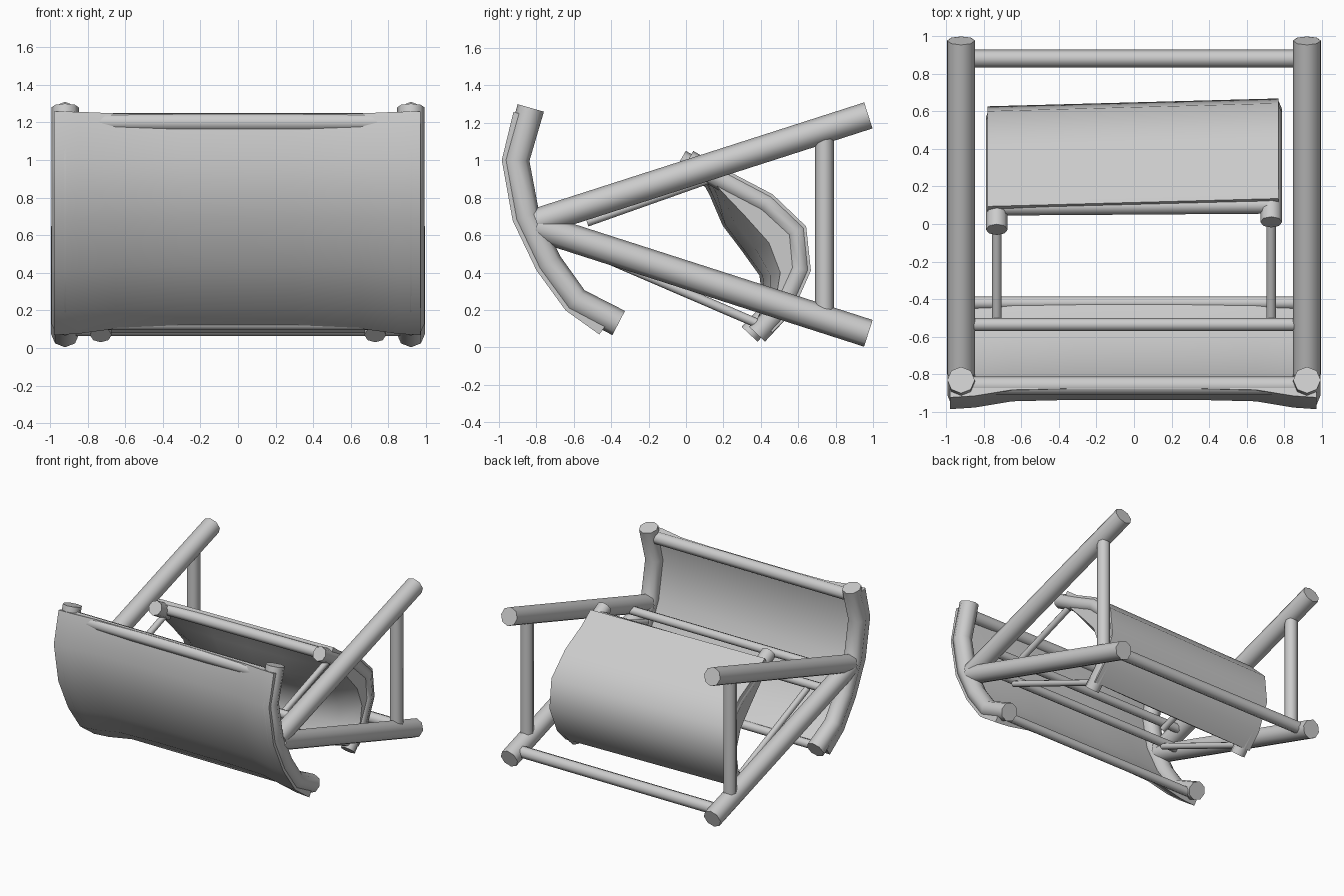
import bpy, bmesh
from mathutils import Vector

if "Cube" in bpy.data.objects:
    bpy.data.objects.remove(bpy.data.objects["Cube"])


def finish(ob, angle=0.7):
    bpy.ops.object.select_all(action='DESELECT')
    ob.select_set(True)
    bpy.context.view_layer.objects.active = ob
    if ob.type == 'CURVE':
        bpy.ops.object.convert(target='MESH')
    bpy.ops.object.shade_smooth_by_angle(angle=angle)


def tube(name, pts, r):
    """Capped eight-sided tube along a path."""
    cu = bpy.data.curves.new(name, 'CURVE')
    cu.dimensions = '3D'
    cu.bevel_depth = r
    cu.bevel_resolution = 2
    cu.use_fill_caps = True
    sp = cu.splines.new('POLY')
    sp.points.add(len(pts) - 1)
    for p, co in zip(sp.points, pts):
        p.co = (*co, 1)
    ob = bpy.data.objects.new(name, cu)
    bpy.context.collection.objects.link(ob)
    finish(ob, 0.9)


def shift(path, d):
    """Offset a downward y/z path; positive d moves to -y."""
    out = []
    for i, p in enumerate(path):
        a, b = path[max(i - 1, 0)], path[min(i + 1, len(path) - 1)]
        t = (Vector(b) - Vector(a)).normalized()
        out.append((p[0] + t.y * d, p[1] - t.x * d))
    return out


def panel(name, xs, section):
    """Closed padded panel lofted along x; section(x) gives a y/z ring."""
    bm = bmesh.new()
    rings = [[bm.verts.new((x, y, z)) for y, z in section(x)] for x in xs]
    n = len(rings[0])
    for a, b in zip(rings, rings[1:]):
        for i in range(n):
            j = (i + 1) % n
            bm.faces.new((a[i], a[j], b[j], b[i]))
    # end caps as strips between the two sides of the ring
    for r in (rings[0], rings[-1]):
        for i in range(n // 2 - 1):
            bm.faces.new((r[i], r[i + 1], r[n - 2 - i], r[n - 1 - i]))
    bmesh.ops.recalc_face_normals(bm, faces=bm.faces)
    me = bpy.data.meshes.new(name)
    bm.to_mesh(me)
    bm.free()
    ob = bpy.data.objects.new(name, me)
    bpy.context.collection.objects.link(ob)
    finish(ob)


# side profiles (y, z), top to bottom
back = [(-0.83, 1.28), (-0.91, 1.0), (-0.855, 0.70), (-0.735, 0.45),
        (-0.59, 0.25), (-0.36, 0.13)]
seat = [(0.01, 1.00), (0.22, 0.88), (0.43, 0.77), (0.59, 0.62),
        (0.61, 0.42), (0.52, 0.22), (0.38, 0.07)]
seat_inner = [(0.09, 0.93), (0.15, 0.80), (0.20, 0.64), (0.30, 0.50),
              (0.40, 0.38), (0.43, 0.23), (0.40, 0.12)]

for s, side in ((-1, "left"), (1, "right")):
    X, R = 0.92 * s, 0.73 * s
    # side frame
    tube("upper_rail_" + side, [(X, -0.80, 0.67), (X, 0.975, 1.24)], 0.073)
    tube("lower_rail_" + side, [(X, -0.80, 0.645), (X, 0.975, 0.075)], 0.075)
    tube("rear_post_" + side, [(X, 0.74, 0.16), (X, 0.74, 1.16)], 0.05)
    # curved panel end tubes
    tube("front_panel_tube_" + side, [(X, y, z) for y, z in back], 0.073)
    dy = 0.0 if s > 0 else -0.04
    tube("rear_panel_tube_" + side, [(R, y + dy, z) for y, z in seat], 0.058)
    # thin struts to the rear panel
    tube("upper_strut_" + side, [(R, -0.53, 0.67), (R, 0.12, 0.90)], 0.025)
    tube("lower_strut_" + side, [(R, -0.53, 0.52), (R, 0.40, 0.12)], 0.025)

# cross bars
tube("rear_cross_bar", [(-0.92, 0.88, 0.11), (0.92, 0.88, 0.11)], 0.047)
tube("upper_cross_bar", [(-0.9, -0.535, 0.73), (0.9, -0.535, 0.73)], 0.035)
tube("lower_cross_bar", [(-0.9, -0.535, 0.555), (0.9, -0.535, 0.555)], 0.035)
tube("front_panel_top_hem", [(-0.92, -0.86, 1.20), (0.92, -0.86, 1.20)], 0.05)
tube("front_panel_bottom_hem", [(-0.92, -0.42, 0.13), (0.92, -0.42, 0.13)], 0.035)
tube("rear_panel_top_hem", [(-0.73, 0.09, 0.95), (0.73, 0.10, 0.96)], 0.045)


def front_section(x):
    # wraps over the end tubes and sags slightly between them
    k = min(1, max(0, (abs(x) - 0.6) / 0.3))
    path = [(-0.85, 1.24)] + back[1:-1] + [(-0.42, 0.13)]
    return shift(path, 0.025 + 0.05 * k) + shift(path, -0.02 + 0.03 * k)[::-1]


def rear_section(x):
    # padding is thickest in the middle
    k = 0.55 + 0.35 * min(1, 3 * (1 - abs(x) / 0.74))
    path = [(0.10, 0.97)] + seat[1:-1] + [(0.42, 0.12)]
    dy = -0.02 * (1 - x / 0.74)
    outer = [(y + dy, z) for y, z in shift(path, -0.058)]
    inner = [(p[0] + (q[0] - p[0]) * k + dy, p[1] + (q[1] - p[1]) * k)
             for p, q in zip(path, seat_inner)]
    return outer + inner[::-1]


# padded panels
panel("front_panel", [-0.98, -0.85, -0.65, -0.3, 0, 0.3, 0.65, 0.85, 0.97],
      front_section)
panel("rear_panel", [-0.78, -0.6, -0.3, 0, 0.3, 0.6, 0.77], rear_section)
